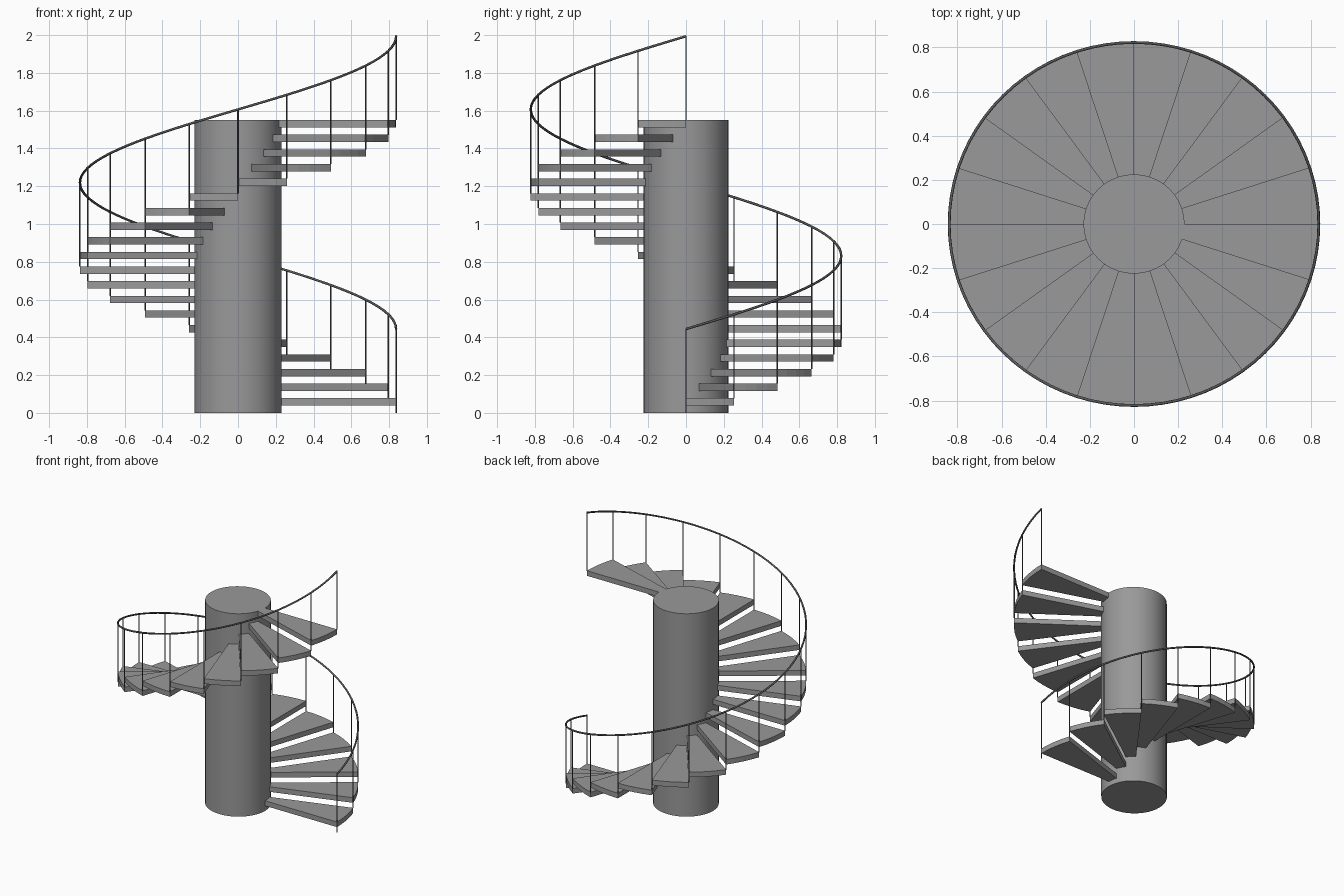
import bpy, bmesh
from math import cos, sin, radians

if "Cube" in bpy.data.objects:
    bpy.data.objects.remove(bpy.data.objects["Cube"])

STEPS, TURN, RISE = 20, radians(18), 0.0775
R_OUT, R_IN, SQUASH = 0.837, 0.22, 0.982   # plan is very slightly oval
RAIL_H = 0.444


def material(name, grey):
    mat = bpy.data.materials.new(name)
    mat.diffuse_color = (grey, grey, grey, 1)
    mat.use_nodes = True
    mat.node_tree.nodes["Principled BSDF"].inputs["Base Color"].default_value = mat.diffuse_color
    return mat


STONE = material("dark_grey", 0.32)
METAL = material("rail_metal", 0.10)


def polar(r, a, z):
    return (r * cos(a), r * SQUASH * sin(a), z)


def make_object(name, bm):
    bmesh.ops.recalc_face_normals(bm, faces=bm.faces)
    mesh = bpy.data.meshes.new(name)
    bm.to_mesh(mesh)
    bm.free()
    mesh.materials.append(STONE)
    ob = bpy.data.objects.new(name, mesh)
    bpy.context.collection.objects.link(ob)


# Central column
bpy.ops.mesh.primitive_cylinder_add(vertices=40, radius=0.229, depth=STEPS * RISE,
                                    location=(0, 0, STEPS * RISE / 2))
column = bpy.context.object
column.name = "central_column"
column.scale.y = SQUASH
column.data.materials.append(STONE)
bpy.ops.object.shade_smooth_by_angle(angle=radians(40))

# Wedge treads, each half a rise thick
for i in range(STEPS):
    bm = bmesh.new()
    top = RISE * (i + 1)
    n = 4
    angles = [TURN * (i + k / n) for k in range(n + 1)]
    outline = [polar(R_OUT, a, top - RISE / 2) for a in angles]
    outline += [polar(R_IN, a, top - RISE / 2) for a in reversed(angles)]
    face = bm.faces.new([bm.verts.new(p) for p in outline])
    ext = bmesh.ops.extrude_face_region(bm, geom=[face], use_keep_orig=True)
    verts = [v for v in ext["geom"] if isinstance(v, bmesh.types.BMVert)]
    bmesh.ops.translate(bm, verts=verts, vec=(0, 0, RISE / 2))
    make_object(f"tread_{i + 1:02d}", bm)


def tube(name, points, radius, sides_res):
    curve = bpy.data.curves.new(name, 'CURVE')
    curve.dimensions = '3D'
    curve.bevel_depth = radius
    curve.bevel_resolution = sides_res
    curve.use_fill_caps = True
    curve.materials.append(METAL)
    spline = curve.splines.new('POLY')
    spline.points.add(len(points) - 1)
    for p, co in zip(spline.points, points):
        p.co = (*co, 1)
    ob = bpy.data.objects.new(name, curve)
    bpy.context.collection.objects.link(ob)


# Balusters at every tread edge
for i in range(STEPS + 1):
    z = RISE * i
    tube(f"baluster_{i + 1:02d}",
         [polar(R_OUT, TURN * i, z), polar(R_OUT, TURN * i, z + RAIL_H)], 0.004, 1)

# Helical handrail
n = STEPS * 4
tube("handrail", [polar(R_OUT, TURN * k / 4, RAIL_H + RISE * k / 4) for k in range(n + 1)],
     0.0065, 2)
